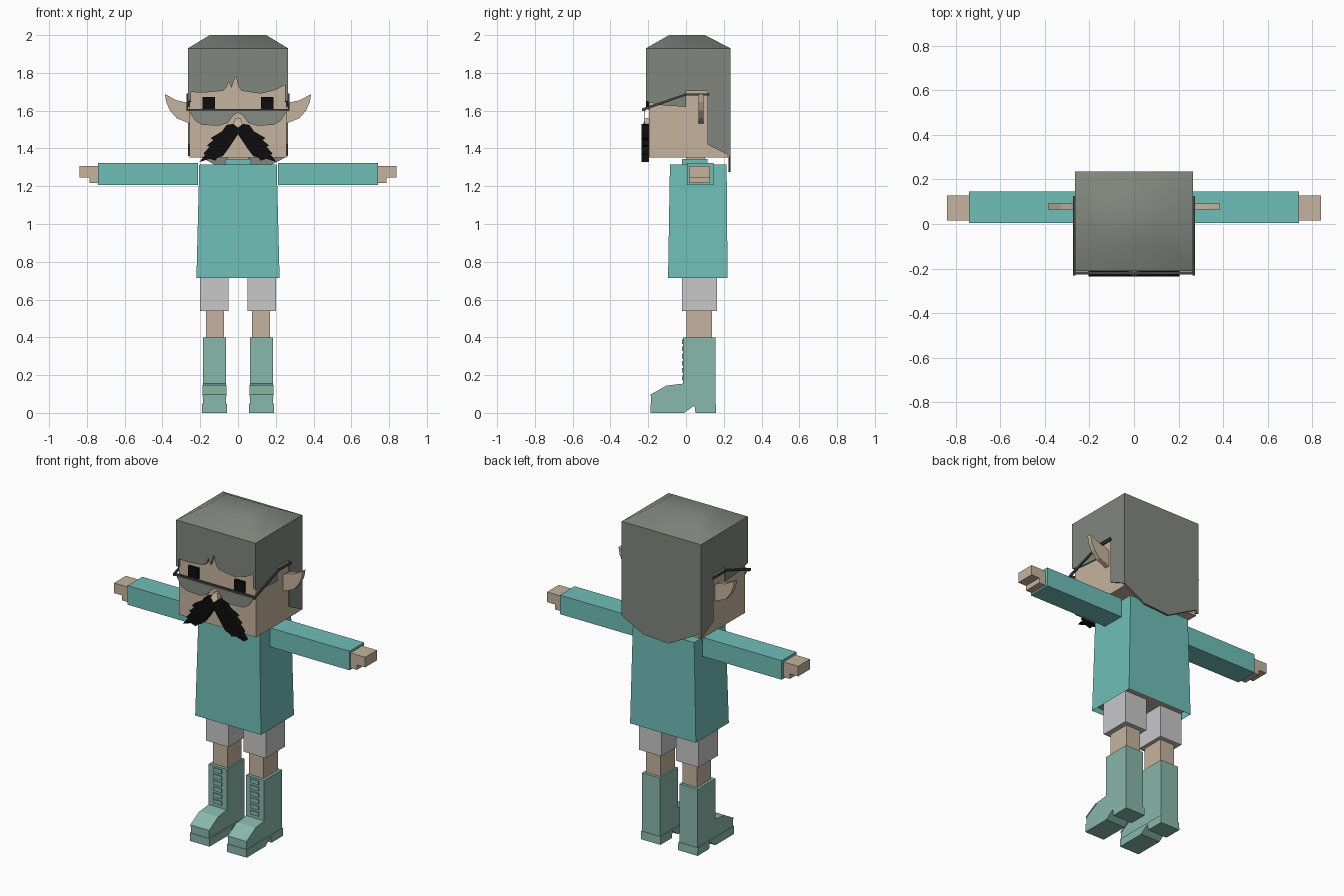
import bpy
import bmesh
from math import radians

cube = bpy.data.objects.get("Cube")
if cube:
    bpy.data.objects.remove(cube, do_unlink=True)


def material(name, red, green, blue):
    mat = bpy.data.materials.new(name)
    mat.use_nodes = True
    colour = (red, green, blue, 1)
    mat.diffuse_color = colour
    mat.node_tree.nodes["Principled BSDF"].inputs["Base Color"].default_value = colour
    return mat


SKIN = material("skin", .56, .45, .34)
HAIR = material("grey_hair", .22, .24, .21)
TEAL = material("teal_shirt", .16, .52, .48)
BOOT = material("green_boot", .25, .48, .40)
CLOTH = material("pale_shorts", .58, .58, .59)
BLACK = material("black", .004, .004, .004)
FRAME = material("dark_frame", .06, .06, .055)
LENS = material("grey_lens", .24, .26, .23)


def finish(name, bm, mat):
    """Turn a bmesh into a named object with one material."""
    bmesh.ops.recalc_face_normals(bm, faces=bm.faces)
    mesh = bpy.data.meshes.new(name)
    bm.to_mesh(mesh)
    bm.free()
    mesh.materials.append(mat)
    obj = bpy.data.objects.new(name, mesh)
    bpy.context.collection.objects.link(obj)
    return obj


def loft(name, lower, upper, mat):
    """Join two matching outlines with side walls and end caps."""
    bm = bmesh.new()
    low = [bm.verts.new(p) for p in lower]
    high = [bm.verts.new(p) for p in upper]
    bm.faces.new(low)
    bm.faces.new(high)
    count = len(low)
    for i in range(count):
        j = (i + 1) % count
        bm.faces.new((low[i], low[j], high[j], high[i]))
    return finish(name, bm, mat)


def panel_xz(name, outline, back, front, mat, side=1):
    """Front-facing outline in x and z, given thickness along y."""
    return loft(name, [(x * side, back, z) for x, z in outline],
                [(x * side, front, z) for x, z in outline], mat)


def panel_yz(name, outline, inner, outer, mat, side=1):
    """Side outline in y and z, given thickness along x."""
    return loft(name, [(inner * side, y, z) for y, z in outline],
                [(outer * side, y, z) for y, z in outline], mat)


def rect(xs, ys, z):
    return [(xs[0], ys[0], z), (xs[1], ys[0], z), (xs[1], ys[1], z), (xs[0], ys[1], z)]


def box(name, xs, ys, zs, mat, side=1):
    xs = [x * side for x in xs]
    return loft(name, rect(xs, ys, zs[0]), rect(xs, ys, zs[1]), mat)


def mid(width):
    return (-width, width)


# Shirt: tapered shell, open underneath, over a skin torso
shirt = loft("shirt", rect(mid(.22), (-.095, .22), .715),
             rect(mid(.205), (-.085, .215), 1.315), TEAL)
bm = bmesh.new()
bm.from_mesh(shirt.data)
bm.faces.ensure_lookup_table()
bmesh.ops.delete(bm, geom=[min(bm.faces, key=lambda f: f.calc_center_median().z)],
                 context="FACES")
bm.to_mesh(shirt.data)
bm.free()
box("torso", mid(.195), (-.075, .2), (.735, 1.3), SKIN)
box("collar", mid(.07), (-.02, .115), (1.3, 1.343), TEAL)
box("neck", mid(.055), (0, .1), (1.3, 1.4), SKIN)

# Head and nose
box("head", mid(.257), (-.195, .222), (1.352, 1.92), SKIN)
loft("nose", rect(mid(.032), (-.235, -.19), 1.51),
     rect(mid(.012), (-.215, -.19), 1.56), SKIN)

# Hair crown: smooth frustum on a square rim
LEFT, FRONT, BACK, RIM = .265, -.212, .236, 1.93
crown = loft("hair_crown", rect(mid(LEFT), (FRONT, BACK), RIM),
             rect(mid(.15), (-.09, .1), 2), HAIR)
bpy.context.view_layer.objects.active = crown
crown.select_set(True)
bpy.ops.object.shade_smooth_by_angle(angle=radians(50))
crown.select_set(False)

# Hair sheets: ragged fringe, side pieces cut around the ears, pointed back
fringe = [(-LEFT, RIM), (-LEFT, 1.7), (-.19, 1.695), (-.08, 1.705), (-.06, 1.725),
          (-.05, 1.755), (-.035, 1.72), (-.013, 1.785), (.003, 1.725), (.02, 1.705),
          (.12, 1.69), (.2, 1.71), (LEFT, 1.745), (LEFT, RIM)]
panel_xz("hair_fringe", fringe, -.19, FRONT, HAIR)
temple_hair = [(FRONT, RIM), (FRONT, 1.65), (-.14, 1.63), (0, 1.62), (0, 1.705),
               (.115, 1.705), (.115, 1.42), (BACK, 1.36), (BACK, RIM)]
nape = [(-LEFT, RIM), (-LEFT, 1.39), (-.05, 1.275), (.12, 1.285), (LEFT, 1.36), (LEFT, RIM)]
panel_xz("hair_back", nape, .224, BACK, HAIR)

# Outlines shared by both sides
ear = [(.25, 1.63), (.28, 1.645), (.325, 1.655), (.387, 1.687), (.38, 1.645),
       (.36, 1.6), (.325, 1.56), (.25, 1.53)]
lens = [(.262, 1.605), (.245, 1.575), (.225, 1.545), (.19, 1.525), (.1, 1.52),
        (.055, 1.535), (.025, 1.575), (0, 1.59), (0, 1.605)]
whisker = [(0, 1.51), (.025, 1.53), (.06, 1.525), (.085, 1.49), (.145, 1.455),
           (.13, 1.445), (.165, 1.415), (.15, 1.41), (.185, 1.37), (.172, 1.368),
           (.205, 1.328), (.15, 1.345), (.12, 1.335), (.11, 1.35), (.08, 1.36),
           (.05, 1.4), (0, 1.475)]
temple_bar = [(-.232, 1.598), (0, 1.68), (.125, 1.68), (.125, 1.69), (0, 1.692), (-.232, 1.612)]
boot = [(-.185, .045), (-.185, .095), (-.1, .145), (-.015, .155), (-.015, .4),
        (.155, .4), (.155, .045)]
sole = [(-.188, 0), (-.188, .048), (.158, .048), (.16, 0), (.05, 0), (.045, .04), (-.01, 0)]
toe_welt = [(-.187, .088), (-.187, .097), (-.1, .147), (-.1, .138)]

for label, side in (("left", 1), ("right", -1)):
    # Face
    panel_yz(label + "_side_hair", temple_hair, .25, LEFT, HAIR, side)
    panel_xz(label + "_ear", ear, .065, .092, SKIN, side)
    box(label + "_eye", (.122, .187), (-.212, -.19), (1.605, 1.672), BLACK, side)
    panel_xz(label + "_moustache", whisker, -.195, -.235, BLACK, side)

    # Glasses
    panel_xz(label + "_lens", lens, -.216, -.221, LENS, side)
    box(label + "_brow_bar", (0, .272), (-.226, -.214), (1.598, 1.61), FRAME, side)
    panel_yz(label + "_temple_bar", temple_bar, .264, .273, FRAME, side)

    # Arm and hand with lowered thumb block
    box(label + "_sleeve", (.212, .742), (.005, .145), (1.207, 1.322), TEAL, side)
    box(label + "_hand", (.735, .84), (.015, .128), (1.247, 1.308), SKIN, side)
    box(label + "_palm", (.735, .785), (.015, .128), (1.217, 1.25), SKIN, side)

    # Leg
    box(label + "_shorts", (.05, .2), (-.02, .165), (.54, .76), CLOTH, side)
    box(label + "_leg", (.073, .17), (.003, .138), (.36, .56), SKIN, side)

    # Boot with sole, toe welt and laces
    panel_yz(label + "_boot", boot, .064, .186, BOOT, side)
    panel_yz(label + "_sole", sole, .059, .19, BOOT, side)
    panel_yz(label + "_toe_welt", toe_welt, .062, .188, BOOT, side)
    for row in range(6):
        z = .175 + row * .038
        box(f"{label}_lace_{row}", (.095, .152), (-.022, -.01), (z, z + .024), BOOT, side)
